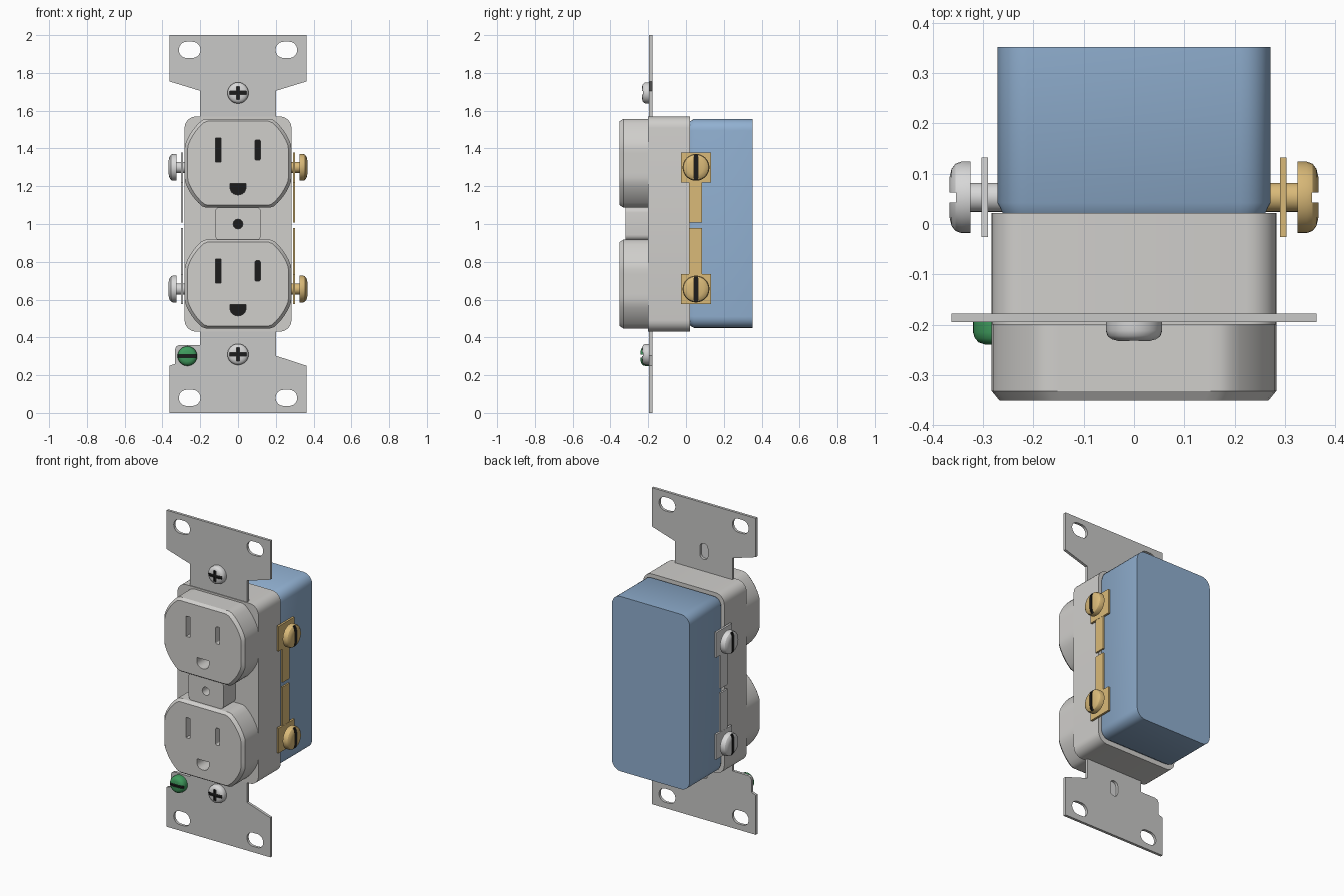
import bpy, bmesh
from math import cos, sin, pi, radians

old = bpy.data.objects.get("Cube")
if old:
    bpy.data.objects.remove(old, do_unlink=True)


def material(name, r, g, b):
    m = bpy.data.materials.new(name)
    m.use_nodes = True
    m.diffuse_color = (r, g, b, 1)
    m.node_tree.nodes["Principled BSDF"].inputs["Base Color"].default_value = (r, g, b, 1)
    return m


IVORY = material("pale grey plastic", 0.63, 0.62, 0.60)
STRAP = material("strap metal", 0.58, 0.58, 0.57)
STEEL = material("silver steel", 0.68, 0.68, 0.68)
BRASS = material("brass", 0.70, 0.49, 0.19)
GREEN = material("green", 0.05, 0.33, 0.11)
BLUE = material("blue plastic", 0.28, 0.43, 0.63)
BLACK = material("black", 0.012, 0.012, 0.012)


# Outlines
def rrect(w, h, r=0.0, cx=0.0, cz=0.0, steps=6):
    """Rounded rectangle, w by h, corner radius r."""
    if r == 0:
        return [(cx + a * w / 2, cz + b * h / 2) for a, b in ((1, 1), (-1, 1), (-1, -1), (1, -1))]
    pts = []
    for k, (a, b) in enumerate(((1, 1), (-1, 1), (-1, -1), (1, -1))):
        for i in range(steps + 1):
            t = (k + i / steps) * pi / 2
            pts.append((cx + a * (w / 2 - r) + r * cos(t), cz + b * (h / 2 - r) + r * sin(t)))
    return pts


def circle(r, cx, cz, n=32):
    return [(cx + r * cos(2 * pi * i / n), cz + r * sin(2 * pi * i / n)) for i in range(n)]


def face_outline(cz, scale=1.0):
    """Round receptacle outline, clipped flat on four sides."""
    def clip(v, lim):
        return max(-lim, min(lim, v))
    return [(scale * clip(x, 0.283), cz + scale * clip(z, 0.235)) for x, z in circle(0.297, 0, 0, 72)]


# Solids
def loft(name, sections, mat, axis="y"):
    """Skin a stack of (depth, outline) sections along an axis and cap both ends."""
    bm = bmesh.new()
    rings = []
    for d, pts in sections:
        rings.append([bm.verts.new((u, d, v) if axis == "y" else (d, u, v)) for u, v in pts])
    n = len(rings[0])
    for lo, hi in zip(rings, rings[1:]):
        for i in range(n):
            bm.faces.new((lo[i], lo[(i + 1) % n], hi[(i + 1) % n], hi[i]))
    bm.faces.new(rings[0])
    bm.faces.new(rings[-1])
    bmesh.ops.recalc_face_normals(bm, faces=bm.faces)
    me = bpy.data.meshes.new(name)
    bm.to_mesh(me)
    bm.free()
    me.materials.append(mat)
    ob = bpy.data.objects.new(name, me)
    bpy.context.collection.objects.link(ob)
    smooth(ob)
    return ob


def activate(ob):
    bpy.ops.object.select_all(action="DESELECT")
    ob.select_set(True)
    bpy.context.view_layer.objects.active = ob


def smooth(ob):
    activate(ob)
    bpy.ops.object.shade_smooth_by_angle(angle=radians(32))


def prism(name, pts, a, b, mat, axis="y"):
    return loft(name, [(a, pts), (b, pts)], mat, axis)


def cut(ob, pts, a, b, mat, axis="y"):
    """Cut an outline out of a part; the cut walls take the given material."""
    cutter = prism("cutter", pts, a, b, mat, axis)
    cutter.hide_render = True
    mod = ob.modifiers.new("cut", "BOOLEAN")
    mod.operation = "DIFFERENCE"
    mod.solver = "EXACT"
    mod.material_mode = "TRANSFER"
    mod.object = cutter
    activate(ob)
    bpy.ops.object.modifier_apply(modifier=mod.name)
    bpy.data.objects.remove(cutter, do_unlink=True)
    smooth(ob)


DOME = ((0, 1), (0.45, 1), (0.72, 0.94), (0.9, 0.8), (1, 0.55))


def screw(name, cx, cz, base, height, r, mat, slots, axis="y"):
    """Domed screw head with dark slots given as (width, height)."""
    head = loft(name, [(base + height * d, circle(r * s, cx, cz)) for d, s in DOME], mat, axis)
    for w, h in slots:
        cut(head, rrect(w, h, 0, cx, cz), base + height * 0.68, base + height * 1.5, BLACK, axis)


# Housing: front body and rear cover
prism("front_body", rrect(0.566, 1.138, 0.06, 0, 1.0), -0.2, 0.022, IVORY)
loft("rear_cover", [(0.02, rrect(0.52, 1.08, 0.05, 0, 1.003)),
                    (0.042, rrect(0.543, 1.105, 0.06, 0, 1.003)),
                    (0.352, rrect(0.543, 1.105, 0.06, 0, 1.003))], BLUE)

# Receptacle faces with blade slots and ground hole
for label, cz in (("upper", 1.322), ("lower", 0.682)):
    face = loft(label + "_receptacle", [(-0.19, face_outline(cz)), (-0.332, face_outline(cz)),
                                        (-0.351, face_outline(cz, 0.945))], IVORY)
    ground = [(0.042, cz - 0.107), (-0.042, cz - 0.107)]
    ground += [(0.042 * cos(t), cz - 0.132 + 0.036 * sin(t))
               for t in [pi + pi * i / 10 for i in range(11)]]
    holes = (("neutral_slot", rrect(0.028, 0.128, 0, -0.104, cz + 0.07)),
             ("hot_slot", rrect(0.028, 0.108, 0.008, 0.104, cz + 0.07)),
             ("ground_hole", ground))
    for part, pts in holes:
        cut(face, pts, -0.4, -0.235, IVORY)
        prism(label + "_" + part + "_floor", pts, -0.243, -0.236, BLACK)

# Centre bridge with screw hole
bridge = prism("centre_bridge", rrect(0.244, 0.178, 0.03, 0, 1.002), -0.32, -0.19, IVORY)
cut(bridge, circle(0.026, 0, 1.0, 12), -0.4, -0.22, IVORY)
prism("centre_hole_floor", circle(0.026, 0, 1.0, 12), -0.228, -0.221, BLACK)

# Mounting strap ends
top_outline = [(-0.363, 2), (0.363, 2), (0.363, 1.755), (0.2, 1.705), (0.2, 1.5),
               (-0.2, 1.5), (-0.2, 1.705), (-0.363, 1.755)]
bottom_outline = [(-0.363, 0), (0.363, 0), (0.363, 0.25), (0.2, 0.303), (0.2, 0.5),
                  (-0.2, 0.5), (-0.2, 0.36), (-0.31, 0.36), (-0.326, 0.353), (-0.333, 0.337),
                  (-0.333, 0.26), (-0.363, 0.25)]
for label, outline, slot_z, screw_z in (("top", top_outline, 1.922, 1.694),
                                        ("bottom", bottom_outline, 0.08, 0.31)):
    strap = prism(label + "_strap", outline, -0.195, -0.178, STRAP)
    for side in (-1, 1):
        cut(strap, rrect(0.114, 0.086, 0.042, side * 0.256, slot_z), -0.3, 0, STRAP)
    cut(strap, rrect(0.056, 0.1, 0.027, 0, screw_z), -0.3, 0, STRAP)
    screw(label + "_strap_screw", 0, screw_z, -0.195, -0.038, 0.056, STEEL,
          ((0.092, 0.018), (0.018, 0.07)))

# Ground screw
screw("ground_screw", -0.268, 0.301, -0.195, -0.045, 0.052, GREEN, ((0.12, 0.016),))

# Side terminals: plates, link strips and screws
for side, label, mat in ((1, "left", BRASS), (-1, "right", STEEL)):
    for level, cz, strip_z, strip_h in (("upper", 1.3, 1.115, 0.214), ("lower", 0.656, 0.855, 0.25)):
        name = label + "_" + level
        prism(name + "_terminal_plate", rrect(0.158, 0.158, 0, 0.053, cz),
              side * 0.29, side * 0.303, mat, "x")
        prism(name + "_link_strip", rrect(0.07, strip_h, 0, 0.05, strip_z),
              side * 0.291, side * 0.302, mat, "x")
        prism(name + "_screw_neck", circle(0.029, 0.053, cz, 24), side * 0.26, side * 0.33, mat, "x")
        screw(name + "_terminal_screw", 0.053, cz, side * 0.325, side * 0.042, 0.071, mat,
              ((0.02, 0.16),), "x")
